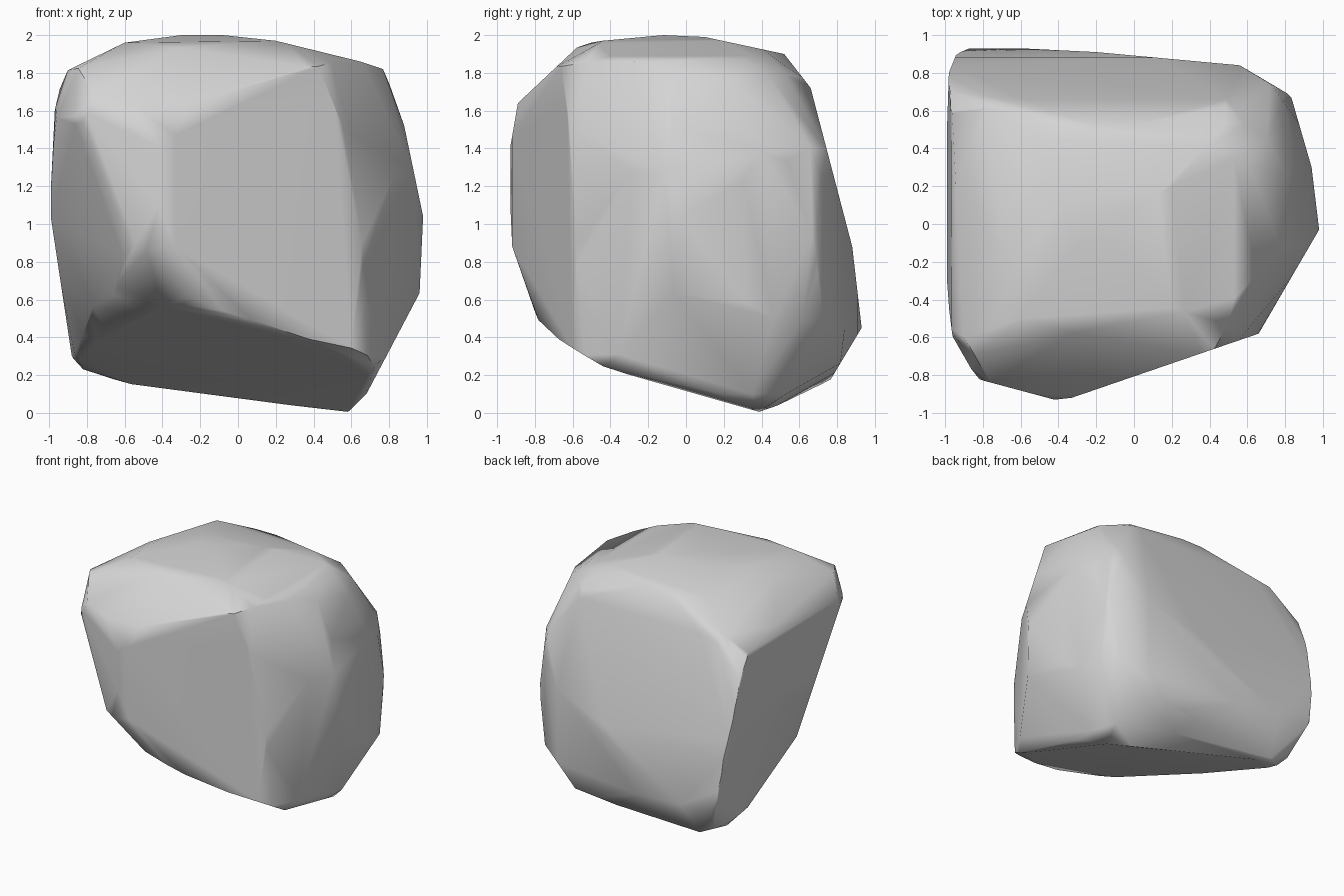
import bpy, bmesh, math
from mathutils import Vector, Matrix
from mathutils.geometry import convex_hull_2d

default_cube = bpy.data.objects.get("Cube")
if default_cube:
    bpy.data.objects.remove(default_cube, do_unlink=True)

X, Y, Z = Vector((1, 0, 0)), Vector((0, 1, 0)), Vector((0, 0, 1))


def rebuild_hull(source, merge=0.0005):
    """Return a closed convex solid around the remaining corner points."""
    bmesh.ops.remove_doubles(source, verts=source.verts[:], dist=merge)
    solid = bmesh.new()
    for vert in source.verts:
        solid.verts.new(vert.co)
    result = bmesh.ops.convex_hull(solid, input=solid.verts[:])
    spare = {item for key in ("geom_interior", "geom_unused") for item in result[key]
             if isinstance(item, bmesh.types.BMVert)}
    bmesh.ops.delete(solid, geom=list(spare), context="VERTS")
    source.free()
    return solid


def split_off(solid, point, normal):
    """Break away everything in front of a plane."""
    bmesh.ops.bisect_plane(
        solid, geom=solid.verts[:] + solid.edges[:] + solid.faces[:], dist=0.00001,
        plane_co=point, plane_no=normal.normalized(), clear_outer=True)
    return rebuild_hull(solid)


def chisel(solid, right, up, origin, outline):
    """Plane the solid down to an outline lying across the right and up axes."""
    points = [Vector(p) for p in outline]
    ring = [points[i] for i in convex_hull_2d(points)]
    middle = sum(ring, Vector((0, 0))) / len(ring)
    for start, end in zip(ring, ring[1:] + ring[:1]):
        across = Vector((end.y - start.y, start.x - end.x))
        if across.dot(start - middle) < 0:
            across.negate()
        solid = split_off(solid, origin + right * start.x + up * start.y,
                          right * across.x + up * across.y)
    return solid


def slanted_axes(turn, tilt):
    """Axes of a profile turned about the vertical and tilted, in degrees."""
    turn, tilt = math.radians(turn), math.radians(tilt)
    right = X * math.cos(turn) + Y * math.sin(turn)
    away = Z.cross(right)
    return right, away * math.sin(tilt) + Z * math.cos(tilt)


# Raw block of stone
ground, core = Vector(), Z.copy()
block = bmesh.new()
bmesh.ops.create_cube(block, size=3, matrix=Matrix.Translation(core))

# Front profile: width and height
block = chisel(block, X, Z, ground, [
    (.59, 0), (.68, .1), (.98, .67), (.98, 1.04), (.88, 1.52), (.77, 1.83),
    (.2, 1.97), (-.08, 2), (-.3, 2), (-.6, 1.96), (-.93, 1.8), (-.97, 1.6),
    (-.99, 1.2), (-.99, 1.03), (-.88, .3), (-.83, .22), (-.65, .15)])

# Side profile: depth and height
block = chisel(block, Y, Z, ground, [
    (.4, 0), (.5, .03), (.75, .15), (.93, .45), (.88, .88), (.66, 1.72),
    (.52, 1.9), (.1, 1.99), (-.12, 2), (-.55, 1.96), (-.89, 1.64), (-.93, 1.41),
    (-.93, 1.1), (-.92, .88), (-.77, .45), (-.6, .31), (-.46, .24)])

# Plan profile: width and depth
block = chisel(block, X, Y, ground, [
    (.98, -.03), (.94, .3), (.83, .68), (.56, .84), (-.2, .91), (-.6, .93),
    (-.87, .93), (-.94, .9), (-.98, .8), (-.99, .5), (-.99, -.36), (-.96, -.6),
    (-.83, -.82), (-.42, -.93), (-.33, -.92), (.66, -.58)])

# Oblique profile rising toward the back
right, up = slanted_axes(35, 25)
block = chisel(block, right, up, core, [
    (-.15, 1.11), (.19, 1.04), (.75, .8), (1.01, .47), (1.07, .09), (1.05, -.43),
    (.73, -.9), (.34, -1.01), (-.32, -.8), (-.68, -.58), (-.96, -.28),
    (-1.15, .44), (-1.08, .75), (-.65, .95)])

# Oblique profile rising toward the front
right, up = slanted_axes(215, 25)
block = chisel(block, right, up, core, [
    (.05, 1.09), (.59, .97), (1.09, .78), (1.15, .55), (.81, -.47), (.45, -.99),
    (.3, -1.12), (.1, -1.17), (-.51, -.97), (-.81, -.85), (-1.03, -.53),
    (-1.07, -.12), (-1.02, .33), (-.81, .77), (-.59, .98), (-.21, 1.07)])

# Oblique profile of the undercut base
right, up = slanted_axes(140, -30)
block = chisel(block, right, up, core, [
    (-.26, 1.07), (-.02, 1.08), (.36, .99), (.99, .62), (1.2, .36), (1.29, .11),
    (1.3, -.12), (1.28, -.37), (1.08, -.69), (.5, -.74), (-.18, -.77),
    (-.6, -.71), (-.87, -.61), (-.88, -.12), (-.82, .39), (-.65, .92)])

# Flat sloping underside
block = split_off(block, Vector((.59, .4, 0)), Vector((-.22, -.32, -1)))

# Simplify to broad facets
block = rebuild_hull(block, merge=0.07)

# Boulder object
bmesh.ops.recalc_face_normals(block, faces=block.faces[:])
mesh = bpy.data.meshes.new("boulder")
block.to_mesh(mesh)
block.free()
boulder = bpy.data.objects.new("boulder", mesh)
bpy.context.collection.objects.link(boulder)

# Soft shading with crisp broken edges
for face in mesh.polygons:
    face.use_smooth = True
mesh.set_sharp_from_angle(angle=math.radians(50))
shading = boulder.modifiers.new("soft_shading", "WEIGHTED_NORMAL")
shading.keep_sharp = True

# Stone colour
stone = bpy.data.materials.new("grey_stone")
stone.use_nodes = True
colour = (0.66, 0.66, 0.66, 1)
stone.diffuse_color = colour
stone.node_tree.nodes["Principled BSDF"].inputs["Base Color"].default_value = colour
mesh.materials.append(stone)
